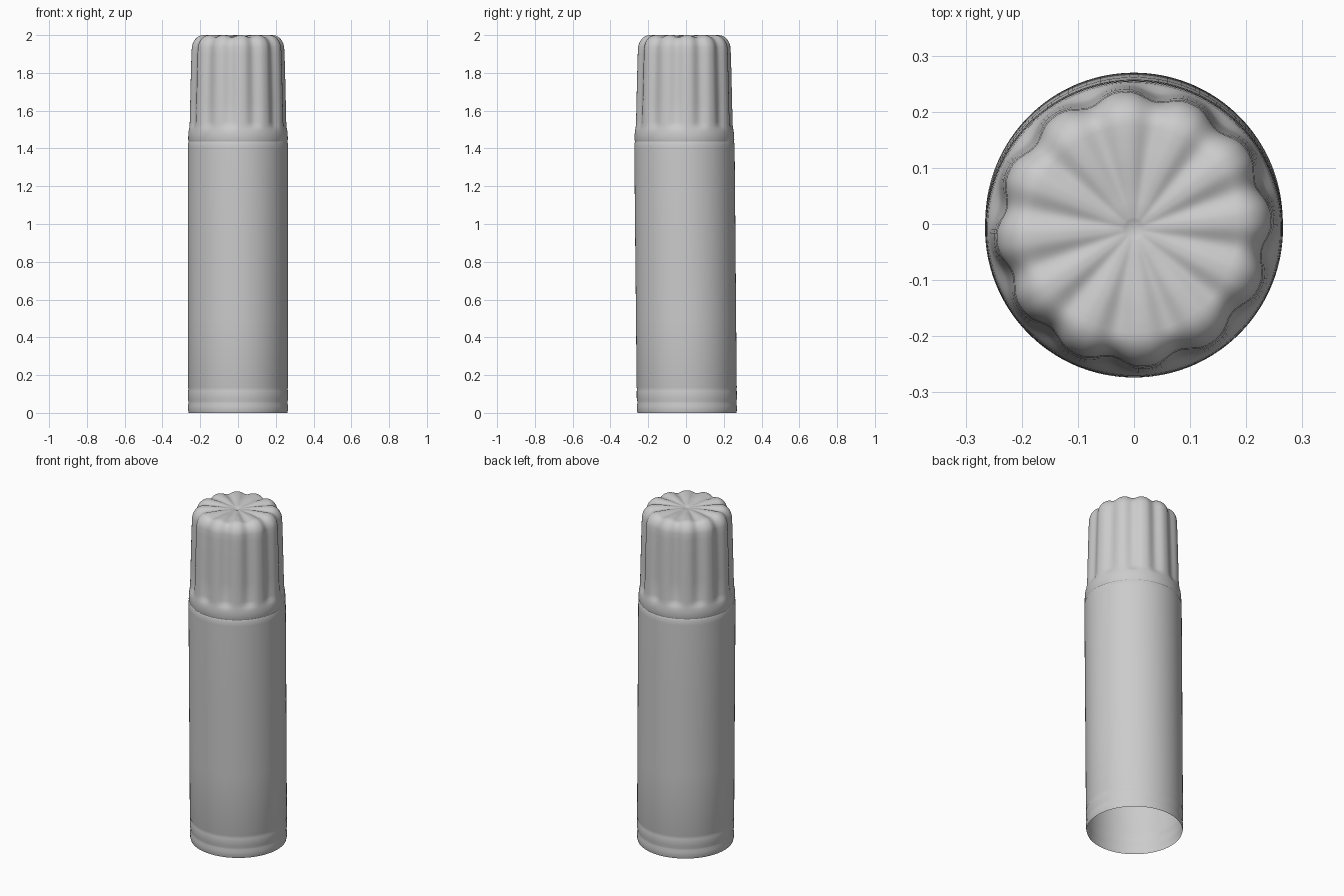
import bpy
import bmesh
import math

cube = bpy.data.objects.get("Cube")
if cube:
    bpy.data.objects.remove(cube, do_unlink=True)

SIDES = 192
LOBES = 12
FLUTE_PHASE = math.radians(80)

grey = bpy.data.materials.new("light grey")
grey.use_nodes = True
colour = (0.6, 0.6, 0.6, 1)
grey.diffuse_color = colour
grey.node_tree.nodes["Principled BSDF"].inputs["Base Color"].default_value = colour


def lean(z):
    """Sideways drift of the axis along y, from base to cap."""
    return 0.005 - 0.014 * min(z / 1.5, 1)


def flute(angle):
    """1 in the middle of a groove, 0 on the crest of a lobe."""
    return ((1 + math.cos(LOBES * (angle - FLUTE_PHASE))) / 2) ** 1.4


def lathe(name, rings, apex=None):
    """Open shell from rings of (radius, z, radial groove, vertical groove)."""
    bm = bmesh.new()
    loops = []
    for radius, z, cut_r, cut_z in rings:
        loop = []
        for i in range(SIDES):
            a = 2 * math.pi * i / SIDES
            f = flute(a)
            r = radius - cut_r * f
            loop.append(bm.verts.new((r * math.cos(a), r * math.sin(a) + lean(z),
                                      z - cut_z * f)))
        loops.append(loop)
    for low, high in zip(loops, loops[1:]):
        for i in range(SIDES):
            j = (i + 1) % SIDES
            bm.faces.new((low[i], low[j], high[j], high[i]))
    if apex is not None:
        tip = bm.verts.new((0, lean(apex), apex))
        for i in range(SIDES):
            bm.faces.new((loops[-1][i], loops[-1][(i + 1) % SIDES], tip))
    mesh = bpy.data.meshes.new(name)
    bm.to_mesh(mesh)
    bm.free()
    mesh.materials.append(grey)
    obj = bpy.data.objects.new(name, mesh)
    bpy.context.collection.objects.link(obj)
    bpy.ops.object.select_all(action="DESELECT")
    obj.select_set(True)
    bpy.context.view_layer.objects.active = obj
    bpy.ops.object.shade_smooth_by_angle(angle=math.radians(50))
    return obj


# Hollow body, open underneath, with shallow bands near the base
body = [(0.261, 0.0), (0.264, 0.012), (0.265, 0.035), (0.262, 0.05), (0.262, 0.06),
        (0.265, 0.075), (0.265, 0.115), (0.2625, 0.125), (0.265, 0.135),
        (0.265, 0.5), (0.2655, 0.95), (0.2655, 1.40), (0.265, 1.425), (0.261, 1.436)]
lathe("body", [(r, z, 0, 0) for r, z in body])

# Cap: plain collar, fluted wall, rounded shoulder, dished top
cap = [(0.261, 1.436, 0, 0), (0.264, 1.446, 0, 0), (0.263, 1.475, 0, 0),
       (0.261, 1.495, 0, 0), (0.2585, 1.508, 0.003, 0), (0.257, 1.522, 0.010, 0),
       (0.256, 1.54, 0.014, 0), (0.2535, 1.65, 0.015, 0), (0.250, 1.80, 0.016, 0),
       (0.247, 1.90, 0.016, 0)]
SHOULDER = 0.062
for step in range(1, 9):
    t = math.radians(90 * step / 8)
    cap.append((0.246 - SHOULDER * (1 - math.cos(t)),
                1.92 + (0.078 * math.sin(t)),
                0.016 * math.cos(t), 0.012 * math.sin(t)))
cap += [(0.165, 2.0, 0, 0.012), (0.14, 1.999, 0, 0.010), (0.11, 1.996, 0, 0.007),
        (0.08, 1.992, 0, 0.004), (0.05, 1.989, 0, 0.0015), (0.022, 1.987, 0, 0),
        (0.016, 1.985, 0, 0)]
cap = [(r, z + (0.002 if z > 1.92 else 0), cr, cz) for r, z, cr, cz in cap]
cap = [(r, min(z, 2.0), cr, cz) for r, z, cr, cz in cap]
lathe("fluted_cap", cap, apex=1.981)
